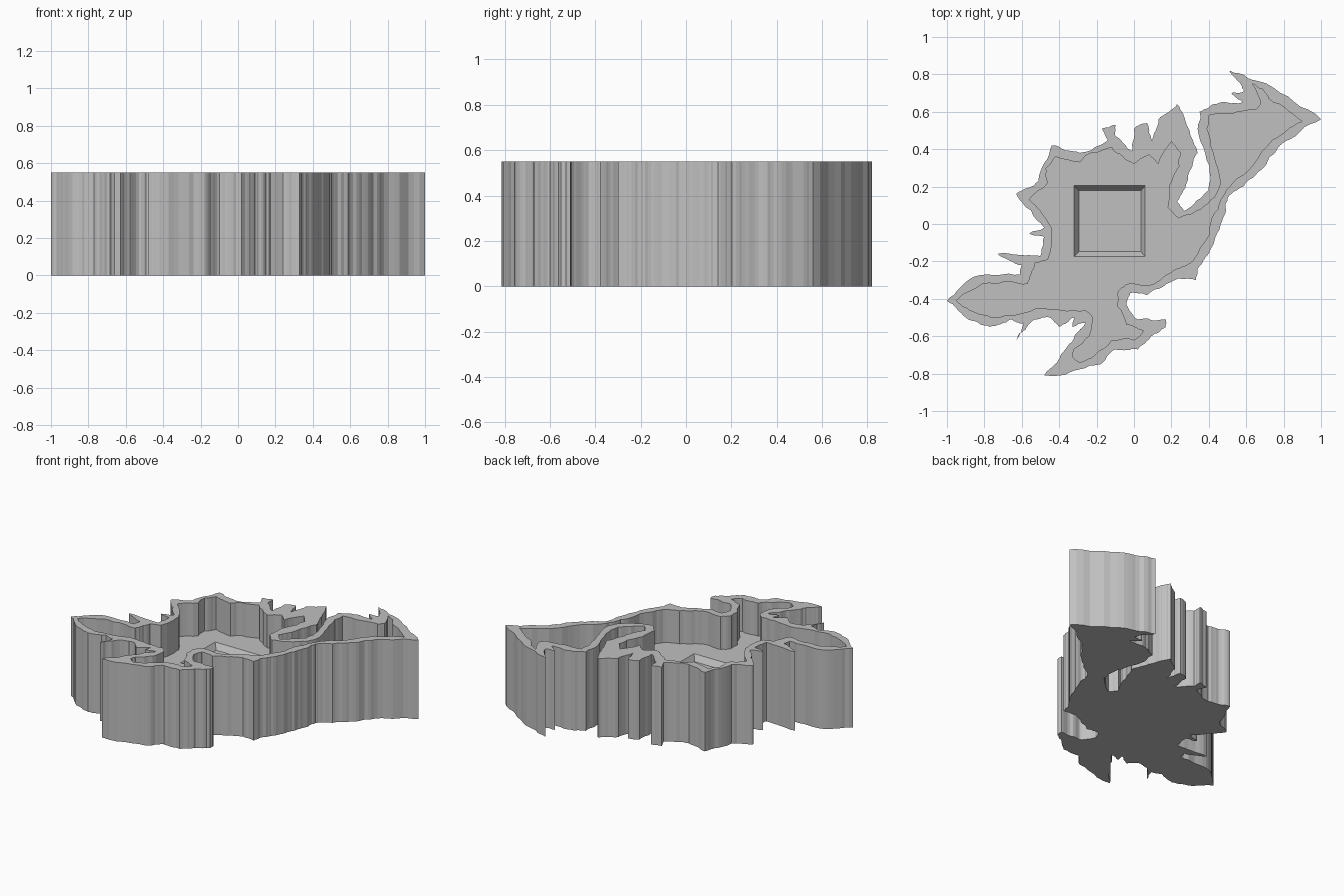
import bpy, bmesh, random
from mathutils import Vector

if "Cube" in bpy.data.objects:
    bpy.data.objects.remove(bpy.data.objects["Cube"])

random.seed(4)
TOP, FLOOR, RECESS = 0.55, 0.32, 0.28

# Coast outline, hundredths of a unit, clockwise from the eastern tip
COAST = [(100,56),(78,42),(68,29),(55,18),(50,14),(49,6),(44,-6),(38,-18),
    (34,-24),(33,-30),(24,-29),(7,-38),(-2,-37),(-4,-43),(2,-51),(17,-51),
    (17,-55),(9,-60),(2,-67),(-10,-67),(-18,-75),(-40,-81),(-48,-81),(-41,-74),
    (-36,-66),(-26,-53),(-33,-55),(-32,-50),(-40,-55),(-45,-50),(-53,-51),
    (-63,-62),(-59,-53),(-66,-51),(-77,-55),(-90,-50),(-100,-41),(-85,-28),
    (-61,-27),(-60,-22),(-73,-16),(-50,-17),(-48,-7),(-56,-5),(-48,-2),
    (-63,16),(-51,23),(-44,42),(-29,38),(-14,45),(-17,51),(-10,53),(-10,47),
    (-1,39),(0,51),(7,54),(10,44),(13,56),(23,64),(27,57),(34,38),(29,24),
    (23,12),(27,7),(40,18),(41,24),(34,51),(35,60),(42,64),(58,65),(52,70),
    (59,71),(51,82),(71,75)]

# Inner edge of the rim
POCKET = [(90,55),(86,53),(74,45),(64,32),(52,21),(47,14),(45,8),(41,1),
    (40,-6),(34,-16),(28,-22),(22,-24),(14,-30),(6,-33),(-4,-32),(-9,-37),
    (-9,-44),(-4,-54),(5,-57),(0,-62),(-12,-62),(-21,-70),(-29,-74),(-33,-71),
    (-32,-67),(-24,-60),(-22,-50),(-26,-46),(-39,-46),(-50,-45),(-61,-48),
    (-76,-50),(-88,-46),(-95,-41),(-81,-32),(-66,-31),(-57,-32),(-55,-27),
    (-53,-21),(-46,-19),(-44,-10),(-44,-2),(-50,7),(-56,13),(-46,22),(-47,30),
    (-42,36),(-29,33),(-23,38),(-12,41),(-6,36),(0,32),(8,37),(13,32),(20,44),
    (25,38),(24,31),(19,21),(18,9),(24,3),(36,8),(43,14),(46,20),(46,25),
    (41,42),(39,51),(40,58),(53,59),(65,61),(68,64),(63,75),(69,72),(72,67),
    (83,60)]


def rough(points, levels):
    """Break each edge into small irregular steps."""
    pts = [Vector(p) / 100 for p in points]
    for _ in range(levels):
        out = []
        for a, b in zip(pts, pts[1:] + pts[:1]):
            d = b - a
            amp = min(0.1 * d.length, 0.008)
            side = Vector((-d.y, d.x)).normalized()
            out += [a, (a + b) / 2 + side * random.uniform(-amp, amp)]
        pts = out
    return pts


def rect(x0, x1, y0, y1):
    return [Vector(p) for p in ((x0, y0), (x1, y0), (x1, y1), (x0, y1))]


bm = bmesh.new()


def ring(points, z):
    """Closed loop of edges at one height."""
    vs = [bm.verts.new((p.x, p.y, z)) for p in points]
    es = [bm.edges.new((vs[i - 1], vs[i])) for i in range(len(vs))]
    return vs, es


def wall(a, b):
    for i in range(len(a[0])):
        bm.faces.new((a[0][i - 1], a[0][i], b[0][i], b[0][i - 1]))


def fill(*rings):
    bmesh.ops.triangle_fill(bm, use_beauty=True, use_dissolve=False,
                            edges=[e for r in rings for e in r[1]])


coast, pocket = rough(COAST, 3), rough(POCKET, 2)
base, rim = ring(coast, 0), ring(coast, TOP)
lip, floor = ring(pocket, TOP), ring(pocket, FLOOR)
hole = ring(rect(-0.32, 0.06, -0.175, 0.205), FLOOR)
pan = ring(rect(-0.293, 0.037, -0.148, 0.178), RECESS)

# Flat areas: underside, rim, pocket floor, recess bottom
fill(base)
fill(rim, lip)
fill(floor, hole)
fill(pan)
# Outer cliff, pocket wall, sloped recess sides
wall(base, rim)
wall(lip, floor)
wall(hole, pan)
bmesh.ops.recalc_face_normals(bm, faces=bm.faces[:])

mesh = bpy.data.meshes.new("island_tray")
bm.to_mesh(mesh)
bm.free()
grey = bpy.data.materials.new("light grey")
grey.diffuse_color = (0.53, 0.53, 0.53, 1)
grey.use_nodes = True
grey.node_tree.nodes["Principled BSDF"].inputs["Base Color"].default_value = grey.diffuse_color
mesh.materials.append(grey)
tray = bpy.data.objects.new("island_tray", mesh)
bpy.context.collection.objects.link(tray)
